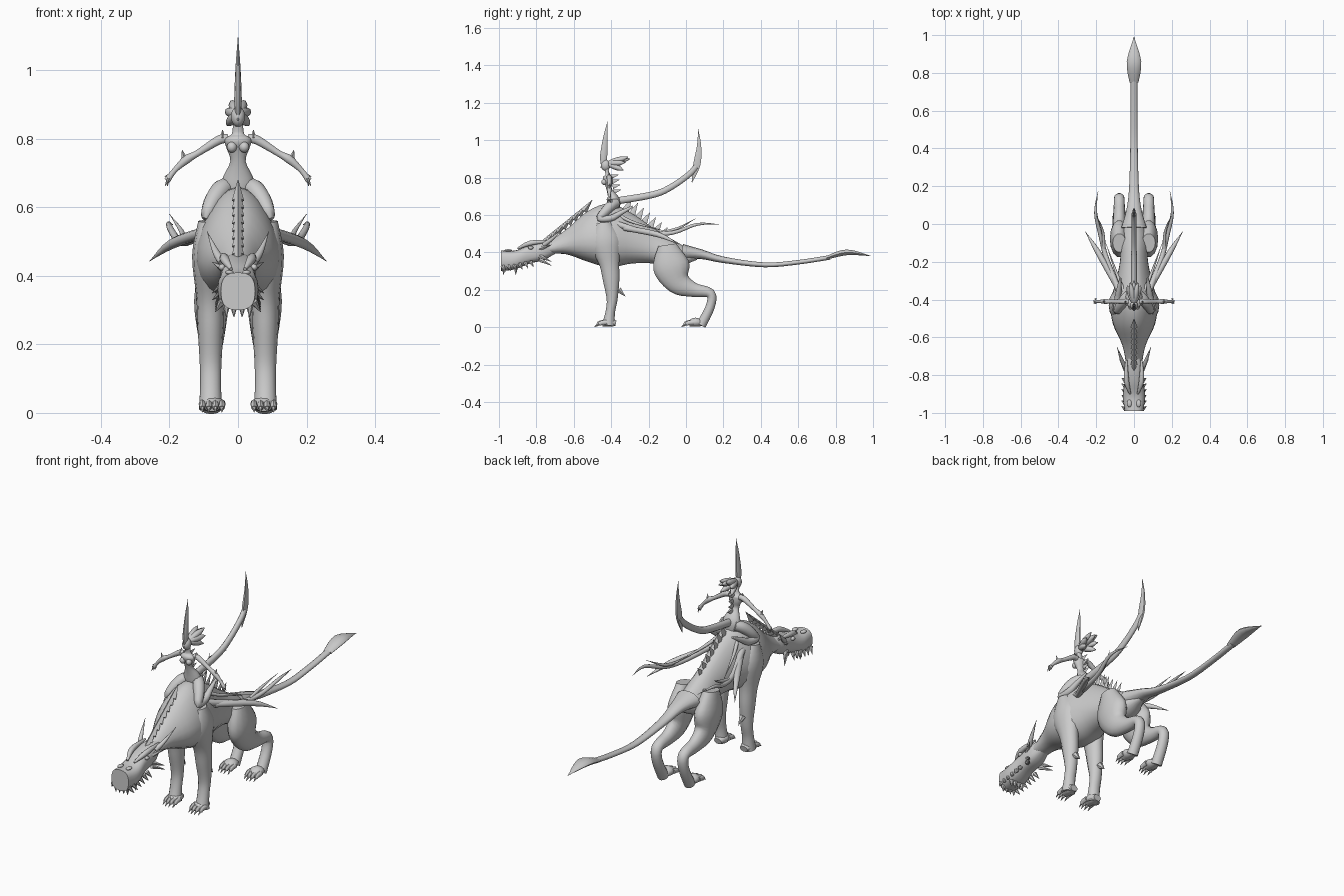
import bpy, bmesh, math
from mathutils import Vector, Matrix

cube = bpy.data.objects.get("Cube")
if cube:
    bpy.data.objects.remove(cube)

COLOUR = (0.6, 0.6, 0.6, 1)
grey = bpy.data.materials.new("pale_grey")
grey.use_nodes = True
grey.diffuse_color = COLOUR
grey.node_tree.nodes["Principled BSDF"].inputs["Base Color"].default_value = COLOUR
SIDEWAYS, ALONG, UPWARD = Matrix.Identity(3)


def sample(values, fraction):
    """Read a Catmull-Rom curve through evenly spaced values."""
    last = len(values) - 1
    place = fraction * last
    i = min(int(place), last - 1)
    t = place - i
    before, start = values[max(i - 1, 0)], values[i]
    end, after = values[i + 1], values[min(i + 2, last)]
    slope_in, slope_out = (end - before) / 2, (after - start) / 2
    ease = t * t * (3 - 2 * t)
    return (start + (end - start) * ease + slope_in * (t * (1 - t) ** 2)
            - slope_out * (t * t * (1 - t)))


def oval(bm, centre, side, up, width, height, sides, square=1, egg=0):
    """One elliptical ring; square flattens it, egg makes the foot wider than the top."""
    ring = []
    for k in range(sides):
        angle = math.tau * k / sides
        c, s = math.cos(angle), math.sin(angle)
        c = math.copysign(abs(c) ** square, c)
        s = math.copysign(abs(s) ** square, s)
        ring.append(bm.verts.new(centre + side * width * c * (1 - egg * s) + up * height * s))
    return ring


def skin(bm, rings):
    for lower, upper in zip(rings, rings[1:]):
        for k in range(len(lower)):
            bm.faces.new((lower[k - 1], lower[k], upper[k], upper[k - 1]))
    bm.faces.new(rings[0])
    bm.faces.new(rings[-1])


def tube(bm, path, radii, widen=1, extra=0, sides=10, steps=4, across=SIDEWAYS):
    """Sweep an oval along a smooth path; the radii are spread evenly over it."""
    points = [Vector(p) for p in path]
    count = steps * (len(points) - 1)
    centres = [sample(points, i / count) for i in range(count + 1)]
    rings = []
    for i, centre in enumerate(centres):
        tangent = (centres[min(i + 1, count)] - centres[max(i - 1, 0)]).normalized()
        side = (across - tangent * across.dot(tangent)).normalized()
        radius = max(sample(radii, i / count), 0.001)
        rings.append(oval(bm, centre, side, side.cross(tangent),
                          radius * widen + extra, radius, sides))
    skin(bm, rings)


def spike(bm, base, lean, radius, widen=1, sides=6):
    tube(bm, [base, Vector(base) + Vector(lean)], [radius, 0], widen, sides=sides, steps=1)


def ball(bm, centre, *radii):
    shape = Matrix.Translation(centre) @ Matrix.Diagonal(radii).to_4x4()
    bmesh.ops.create_uvsphere(bm, u_segments=14, v_segments=9, radius=1, matrix=shape)


def upright(rows, x=0):
    """Place side-on (y, z) rows at one x."""
    return [(x, y, z) for y, z in rows]


def finish(name, bm, mirror=False):
    bmesh.ops.recalc_face_normals(bm, faces=bm.faces)
    mesh = bpy.data.meshes.new(name)
    bm.to_mesh(mesh)
    bm.free()
    mesh.materials.append(grey)
    thing = bpy.data.objects.new(name, mesh)
    bpy.context.collection.objects.link(thing)
    bpy.ops.object.select_all(action='DESELECT')
    thing.select_set(True)
    bpy.context.view_layer.objects.active = thing
    bpy.ops.object.shade_smooth_by_angle(angle=math.radians(50))
    if mirror:
        thing.modifiers.new("Mirror", 'MIRROR').use_mirror_merge = False


def part(name, path, radii, mirror=False, **shape):
    bm = bmesh.new()
    tube(bm, path, radii, **shape)
    finish(name, bm, mirror)


def trunk(name, start, end, tops, bottoms, widths, **shape):
    """Loft upright ovals from start to end along the length."""
    bm = bmesh.new()
    rings = []
    count = 4 * (len(tops) - 1)
    for i in range(count + 1):
        t = i / count
        top, bottom = sample(tops, t), sample(bottoms, t)
        centre = Vector((0, start + (end - start) * t, (top + bottom) / 2))
        rings.append(oval(bm, centre, SIDEWAYS, UPWARD, sample(widths, t),
                          (top - bottom) / 2, sides=20, **shape))
    skin(bm, rings)
    finish(name, bm)


# Beast trunk with neck, and head with a blunt muzzle
trunk("beast_body", -.76, .06, tops=[.45, .52, .62, .66, .61, .53, .46, .4],
      bottoms=[.39, .39, .35, .32, .34, .34, .31, .36],
      widths=[.04, .06, .11, .12, .09, .07, .07, .02], egg=.25)
trunk("beast_head", -.99, -.68, tops=[.41, .41, .44, .46, .47],
      bottoms=[.3, .31, .34, .36, .4], widths=[.05, .06, .05, .05, .03], square=.75)

# Brows, eyes and nostrils
bm = bmesh.new()
tube(bm, [(.02, -.9, .42), (.04, -.83, .45), (.04, -.72, .46)], [.005, .014, .005])
ball(bm, (.047, -.83, .425), .01, .014, .01)
ball(bm, (.025, -.95, .41), .013, .02, .007)
finish("brows_and_eyes", bm, mirror=True)

# Ears, cheek spines and chin beard
bm = bmesh.new()
tube(bm, [(.045, -.76, .44), (.065, -.72, .47), (.09, -.65, .53)], [.013, .01, 0])
for height, drop in ((.42, .02), (.38, -.03), (.36, -.03)):
    spike(bm, (.04, -.78, height), (.035, .06, drop), radius=.013)
for i in range(6):
    spike(bm, (.046, -.98 + i * .03, .325 + i * .005), (.02, .015, -.03), radius=.012)
for x in (.012, .034):
    for y in (-.975, -.91):
        spike(bm, (x, y, .315), (0, 0, -.035), radius=.012)
finish("head_spines", bm, mirror=True)

# Crest along the neck and the back
bm = bmesh.new()
for i in range(9):
    spike(bm, (0, -.77 + i * .028, .44 + i * .0225), (0, .045, .06), radius=.018, sides=4)
for i in range(7):
    spike(bm, (0, -.33 + i * .032, .61 - i * .022), (0, .04, .08 - i * .004),
          radius=.024, widen=.35, sides=4)
finish("dorsal_crest", bm)

# Legs
part("front_legs", upright([(-.44, .56), (-.43, .46), (-.41, .34), (-.4, .25),
                            (-.395, .15), (-.405, .08), (-.415, .01)], x=.08),
     radii=[.04, .085, .055, .045, .03, .026, .036],
     widen=.4, extra=.02, sides=14, mirror=True)
part("hind_legs", upright([(-.1, .44), (-.08, .33), (-.04, .24), (.04, .2), (.13, .18),
                           (.13, .11), (.08, .01)], x=.078),
     radii=[.05, .1, .07, .04, .027, .025, .028],
     widen=.3, extra=.02, sides=14, mirror=True)

# Paws with four clawed toes and a spur on each foreleg
bm = bmesh.new()
for heel in (-.375, .09):
    tube(bm, upright([(heel, .02), (heel - .04, .027), (heel - .075, .018)], x=.076),
         radii=[.016, .025, .016], widen=1.4)
    for i in range(4):
        x = .047 + i * .019
        tip = heel - .1 + abs(i - 1.5) * .008
        tube(bm, upright([(tip + .04, .026), (tip + .01, .022), (tip, .014)], x),
             radii=[.014, .01], widen=.8, sides=8)
        spike(bm, (x, tip, .016), (0, -.02, -.014), radius=.007)
spike(bm, (.08, -.36, .2), (0, .035, -.035), radius=.018)
finish("feet_and_claws", bm, mirror=True)

# Long tail with a leaf-shaped blade
part("beast_tail", upright([(-.02, .4), (.08, .39), (.2, .36), (.42, .333), (.6, .347), (.77, .373)]),
     radii=[.045, .026, .017, .013, .012, .012], widen=1.5, sides=12)
part("beast_tail_blade", upright([(.75, .37), (.86, .4), (.99, .38)]),
     radii=[.01, .016, 0], widen=2.4)

# Branching tendrils behind the shoulders
bm = bmesh.new()
tube(bm, [(.06, -.4, .56), (.14, -.2, .505), (.175, -.07, .505),
          (.203, .06, .55), (.19, .175, .55)], [.018, .014, .011, .008, 0])
tube(bm, [(.09, -.33, .53), (.19, -.15, .495), (.258, -.04, .443)], [.015, .015, 0])
tube(bm, [(.16, -.13, .505), (.165, -.04, .53), (.2, .05, .58)], [.009, .007, 0])
tube(bm, [(.05, -.36, .6), (.085, -.28, .56), (.15, -.1, .51)], [.01, .008, 0])
finish("shoulder_tendrils", bm, mirror=True)

# Rider torso, head and horn
part("rider_torso", upright([(-.38, .635), (-.385, .68), (-.41, .735), (-.415, .775),
                             (-.42, .8), (-.42, .815), (-.425, .85)]),
     radii=[.028, .031, .015, .023, .026, .012, .01], widen=1.5, sides=14)
bm = bmesh.new()
ball(bm, (0, -.43, .865), .021, .025, .03)
for side in (-1, 1):
    ball(bm, (side * .018, -.437, .776), .015, .016, .016)
spike(bm, (0, -.445, .863), (0, -.015, -.01), radius=.006)
finish("rider_head_and_chest", bm)
part("rider_horn", upright([(-.44, .87), (-.44, .92), (-.43, 1.02), (-.42, 1.1)]),
     radii=[.016, .02, .012, 0], widen=.55)

# Hair tufts swept back from the head
bm = bmesh.new()
root = Vector((0, -.42, .875))
for x, y, z in ((0, -.3, .9), (.036, -.325, .88), (.032, -.335, .84), (.02, -.31, .91)):
    for side in (-1, 1):
        tip = Vector((side * x, y, z))
        tube(bm, [root, root.lerp(tip, .5), tip], [.01, .016, .014, .002], sides=8)
finish("rider_hair", bm)

# Rider arms held out, with fingers and fins
part("rider_arms", [(x, -.41, z) for x, z in ((.03, .8), (.055, .797), (.12, .757),
                                             (.15, .74), (.185, .708), (.207, .678))],
     radii=[.014, .014, .01, .013, .008, .01], across=ALONG, mirror=True)
bm = bmesh.new()
for i in range(4):
    spike(bm, (.203, -.42 + i * .008, .685), (.01 - i % 2 * .007, 0, -.023), radius=.005)
spike(bm, (.155, -.41, .735), (.008, 0, .032), radius=.012, sides=4)
spike(bm, (.19, -.41, .7), (.024, 0, -.01), radius=.006, sides=4)
spike(bm, (.045, -.418, .8), (0, .01, .026), radius=.01, sides=4)
finish("rider_hands_and_fins", bm, mirror=True)

# Spines down the rider's back
bm = bmesh.new()
for i in range(4):
    spike(bm, (0, -.4 + i * .004, .805 - i * .027), (0, .04, .01),
          radius=.013, widen=.4, sides=4)
finish("rider_back_spines", bm)

# Kneeling rider legs
part("rider_legs", [(.025, -.37, .665), (.05, -.4, .65), (.075, -.435, .615),
                    (.09, -.46, .58), (.087, -.4, .583), (.08, -.35, .61),
                    (.072, -.285, .645)],
     radii=[.025, .029, .026, .018, .018, .014, .005], mirror=True)

# Rider tail ending in an upright hooked blade
part("rider_tail", upright([(-.37, .675), (-.17, .71), (-.07, .755), (.02, .82), (.055, .86)]),
     radii=[.02, .017, .016], widen=.8)
part("rider_tail_blade", upright([(.032, .775), (.058, .87), (.07, .97), (.065, 1.06)]),
     radii=[.002, .022, .013, 0], widen=.45, sides=6)
